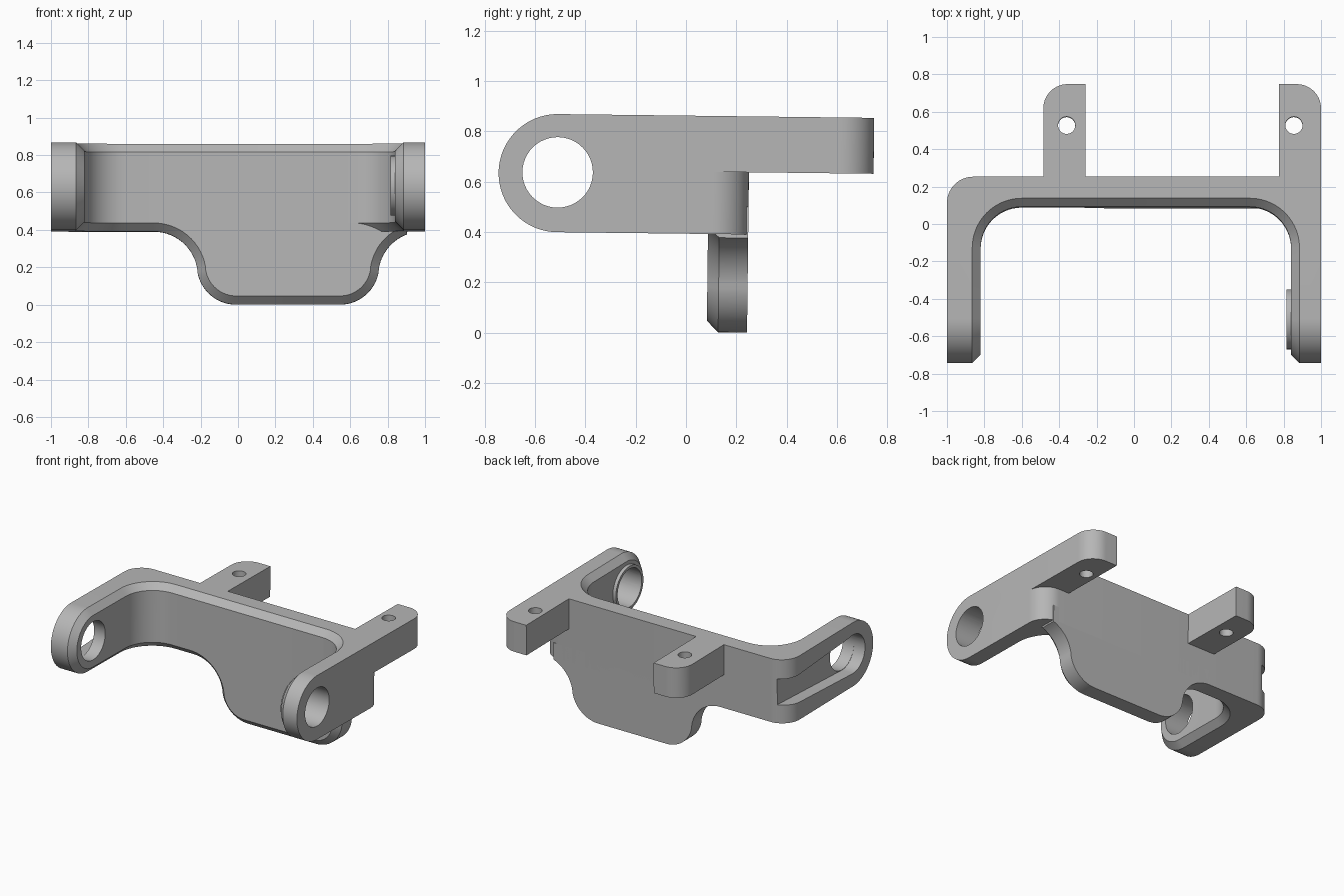
import bpy, bmesh
from math import sin, cos, pi, radians
from mathutils import Matrix, Vector

cube = bpy.data.objects.get("Cube")
if cube:
    bpy.data.objects.remove(cube)

grey = bpy.data.materials.new("plain_grey")
grey.use_nodes = True
grey.diffuse_color = (0.47, 0.47, 0.47, 1)
grey.node_tree.nodes["Principled BSDF"].inputs["Base Color"].default_value = (0.47, 0.47, 0.47, 1)

TOP, BOTTOM, CHAMFER = 0.859, 0.39, 0.045
MID, R = (TOP + BOTTOM) / 2, (TOP - BOTTOM) / 2
PIVOT_Y, HOLE_R = -0.51, 0.14
FRONT, BACK = 0.09, 0.25


def finish(name, bm):
    bmesh.ops.remove_doubles(bm, verts=bm.verts, dist=1e-5)
    bmesh.ops.recalc_face_normals(bm, faces=bm.faces)
    mesh = bpy.data.meshes.new(name)
    bm.to_mesh(mesh)
    bm.free()
    mesh.materials.append(grey)
    obj = bpy.data.objects.new(name, mesh)
    bpy.context.collection.objects.link(obj)
    return obj


def loft(name, rings, caps=False):
    bm = bmesh.new()
    loops = [[bm.verts.new(p) for p in ring] for ring in rings]
    n = len(loops[0])
    for a, b in zip(loops, loops[1:]):
        for i in range(n):
            j = (i + 1) % n
            bm.faces.new((a[i], a[j], b[j], b[i]))
    if caps:
        bm.faces.new(loops[0])
        bm.faces.new(loops[-1])
    return finish(name, bm)


def arc(cx, cy, r, a, b, n=14):
    angles = [radians(a + (b - a) * i / n) for i in range(n + 1)]
    return [(cx + r * cos(t), cy + r * sin(t)) for t in angles]


def prism_z(name, pts, z0, z1):
    return loft(name, [[(x, y, z) for x, y in pts] for z in (z0, z1)], True)


def prism_x(name, pts, x0, x1):
    return loft(name, [[(x, y, z) for y, z in pts] for x in (x0, x1)], True)


def cut(obj, cutter):
    cutter.hide_render = True
    mod = obj.modifiers.new("cut", "BOOLEAN")
    mod.operation, mod.solver, mod.object = "DIFFERENCE", "EXACT", cutter
    bpy.ops.object.select_all(action="DESELECT")
    bpy.context.view_layer.objects.active = obj
    obj.select_set(True)
    bpy.ops.object.modifier_apply(modifier=mod.name)
    bpy.data.objects.remove(cutter)


# U-shaped bracket: rings run from one arm tip round the back to the other
def side_rings(side, inner_x):
    rings = []
    # Rounded arm tip
    for i in range(25):
        t = pi / 2 * i / 24
        y, h = PIVOT_Y - R * cos(t), R * sin(t)
        yi, hi = PIVOT_Y - (R - CHAMFER) * cos(t), (R - CHAMFER) * sin(t)
        xs, xc, xi = side, side * (inner_x + CHAMFER), side * inner_x
        rings.append([(xs, y, MID + h), (xs, y, MID - h), (xc, y, MID - h),
                      (xi, yi, MID - hi), (xi, yi, MID + hi), (xc, y, MID + h)])
    # Rounded corner, inside and outside
    r_in = 0.22
    cx, cy = inner_x - r_in, FRONT - r_in
    inner = arc(cx, cy, r_in, 0, 90)
    chamfer = arc(cx, cy, r_in + CHAMFER, 0, 90)
    outer = arc(0.86, BACK - 0.14, 0.14, 0, 90)
    for (xi, yi), (xc, yc), (xo, yo) in zip(inner, chamfer, outer):
        xi, xc, xo = side * xi, side * xc, side * xo
        rings.append([(xo, yo, TOP), (xo, yo, BOTTOM), (xc, yc, BOTTOM),
                      (xi, yi, BOTTOM + CHAMFER), (xi, yi, TOP - CHAMFER), (xc, yc, TOP)])
    return rings


bracket = loft("bracket", side_rings(-1, 0.82) + side_rings(1, 0.84)[::-1])

# Pivot holes and the tapered recess on the outside of one arm
cut(bracket, prism_x("hole_cutter", arc(PIVOT_Y, MID + 0.003, HOLE_R, 0, 352.5, 47), -1.2, 1.2))
recess = arc(PIVOT_Y, MID, HOLE_R, 90, 270, 24) + [(0.4, MID - 0.09), (0.4, MID + 0.08)]
cut(bracket, prism_x("recess_cutter", recess, -1.2, -0.91))

# Raised ring around the pivot hole inside the other arm
boss = prism_x("pivot_ring", arc(PIVOT_Y, MID + 0.003, 0.16, 0, 352.5, 47), 0.815, 0.85)
cut(boss, prism_x("ring_cutter", arc(PIVOT_Y, MID + 0.003, HOLE_R, 0, 352.5, 47), 0.7, 0.95))


# Hanging plate with S-curved ends and a chamfered front edge
def plate_edge(inset):
    return (arc(-0.45, 0.155, 0.235 + inset, 90, 10)
            + arc(-0.01, 0.21, 0.21 - inset, 190, 270)
            + arc(0.545, 0.21, 0.21 - inset, 270, 350)
            + arc(0.985, 0.155, 0.235 + inset, 170, 110))


plate = loft("hanging_plate", [
    [(x, BACK, 0.5), (x, BACK, z), (x, FRONT + CHAMFER, z), (xi, FRONT, zi), (xi, FRONT, 0.5)]
    for (x, z), (xi, zi) in zip(plate_edge(0), plate_edge(CHAMFER))], True)

# Rear mounting lugs with screw holes
lugs = []
for name, side, edge, inside, hole_x, start in (
        ("right_lug", -1, 0.485, 0.26, 0.36, 0.17),
        ("left_lug", 1, 1.0, 0.775, 0.855, 0.11)):
    tip = 0.745
    outline = [(inside, start), (edge, start)] + arc(edge - 0.13, tip - 0.13, 0.13, 0, 90) + [(inside, tip)]
    lug = prism_z(name, [(side * x, y) for x, y in outline], 0.637, TOP)
    cut(lug, prism_z("screw_cutter", arc(side * hole_x, 0.525, 0.046, 0, 348.75, 31), 0.5, 1))
    lugs.append(lug)

# Shading and the slight forward tilt of the whole bracket
for obj in [bracket, boss, plate] + lugs:
    bpy.ops.object.select_all(action="DESELECT")
    bpy.context.view_layer.objects.active = obj
    obj.select_set(True)
    bpy.ops.object.shade_smooth_by_angle(angle=radians(30))
    obj.data.transform(Matrix.Translation(Vector((0, -0.0075, 0.003))) @ Matrix.Rotation(-0.012, 4, "X"))
